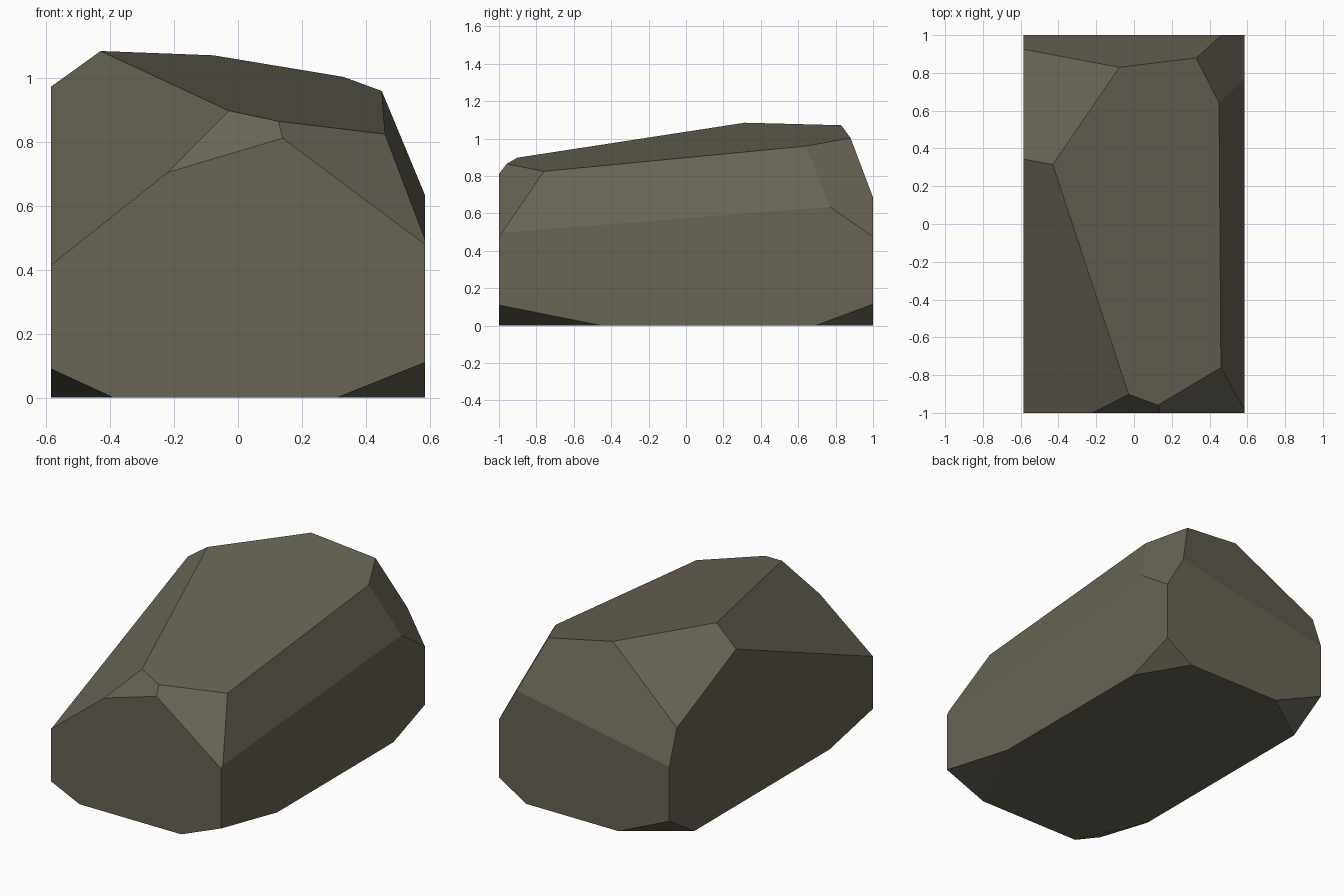
import bpy, bmesh
from mathutils import Vector, Matrix

if "Cube" in bpy.data.objects:
    bpy.data.objects.remove(bpy.data.objects["Cube"])

W, TOP = 0.585, 1.2          # half width and block height before cutting
CENTRE = Vector((0, 0, 0.5))


def chop(bm, a, b, c):
    """Slice off everything outside the plane through three points and cap it."""
    a, b, c = Vector(a), Vector(b), Vector(c)
    n = (b - a).cross(c - a).normalized()
    if n.dot(CENTRE - a) > 0:
        n.negate()
    geom = bm.verts[:] + bm.edges[:] + bm.faces[:]
    bmesh.ops.bisect_plane(bm, geom=geom, dist=1e-5, plane_co=a, plane_no=n,
                           clear_outer=True)
    rim = [e for e in bm.edges if e.is_boundary]
    if rim:
        bmesh.ops.edgeloop_fill(bm, edges=rim)


# Rough block
bm = bmesh.new()
bmesh.ops.create_cube(bm, size=1, matrix=Matrix.Translation((0, 0, TOP / 2))
                      @ Matrix.Diagonal((2 * W, 2, TOP, 1)))

# Upper facets
peak, back_top = (-0.43, 0.315, 1.085), (-0.08, 0.83, 1.07)
right_back, right_front = (0.45, 0.64, 0.96), (0.46, -0.76, 0.825)
corner_back = (0.33, 0.88, 1.003)
front_l, front_r = (-0.22, -1, 0.705), (0.14, -1, 0.812)
side_back = (W, 0.77, 0.635)
left_back = (-W, 0.925, 0.706)
chop(bm, peak, right_back, right_front)                  # sloping top
chop(bm, peak, front_l, (-W, -1, 0.415))                 # front left
chop(bm, front_l, front_r, (-0.03, -0.90, 0.90))         # front sliver
chop(bm, right_front, front_r, (W, -1, 0.48))            # front right
chop(bm, right_back, right_front, side_back)             # right shoulder
chop(bm, corner_back, right_back, side_back)             # back right
chop(bm, back_top, corner_back, left_back)               # back
chop(bm, peak, back_top, left_back)                      # back left

# Lower corner chips: (x side, y side, x on ground, y on ground, height)
for sx, sy, x, y, h in ((-1, -1, -0.39, -0.575, 0.09), (1, -1, 0.31, -0.45, 0.11),
                        (1, 1, 0.40, 0.69, 0.115), (-1, 1, -0.238, 0.755, 0.155)):
    chop(bm, (x, sy, 0), (sx * W, y, 0), (sx * W, sy, h))

bmesh.ops.recalc_face_normals(bm, faces=bm.faces)
mesh = bpy.data.meshes.new("rock")
bm.to_mesh(mesh)
bm.free()

# Single stone colour
stone = bpy.data.materials.new("grey brown stone")
stone.diffuse_color = (0.138, 0.126, 0.091, 1)
stone.use_nodes = True
stone.node_tree.nodes["Principled BSDF"].inputs["Base Color"].default_value = stone.diffuse_color
mesh.materials.append(stone)
rock = bpy.data.objects.new("rock", mesh)
bpy.context.collection.objects.link(rock)
